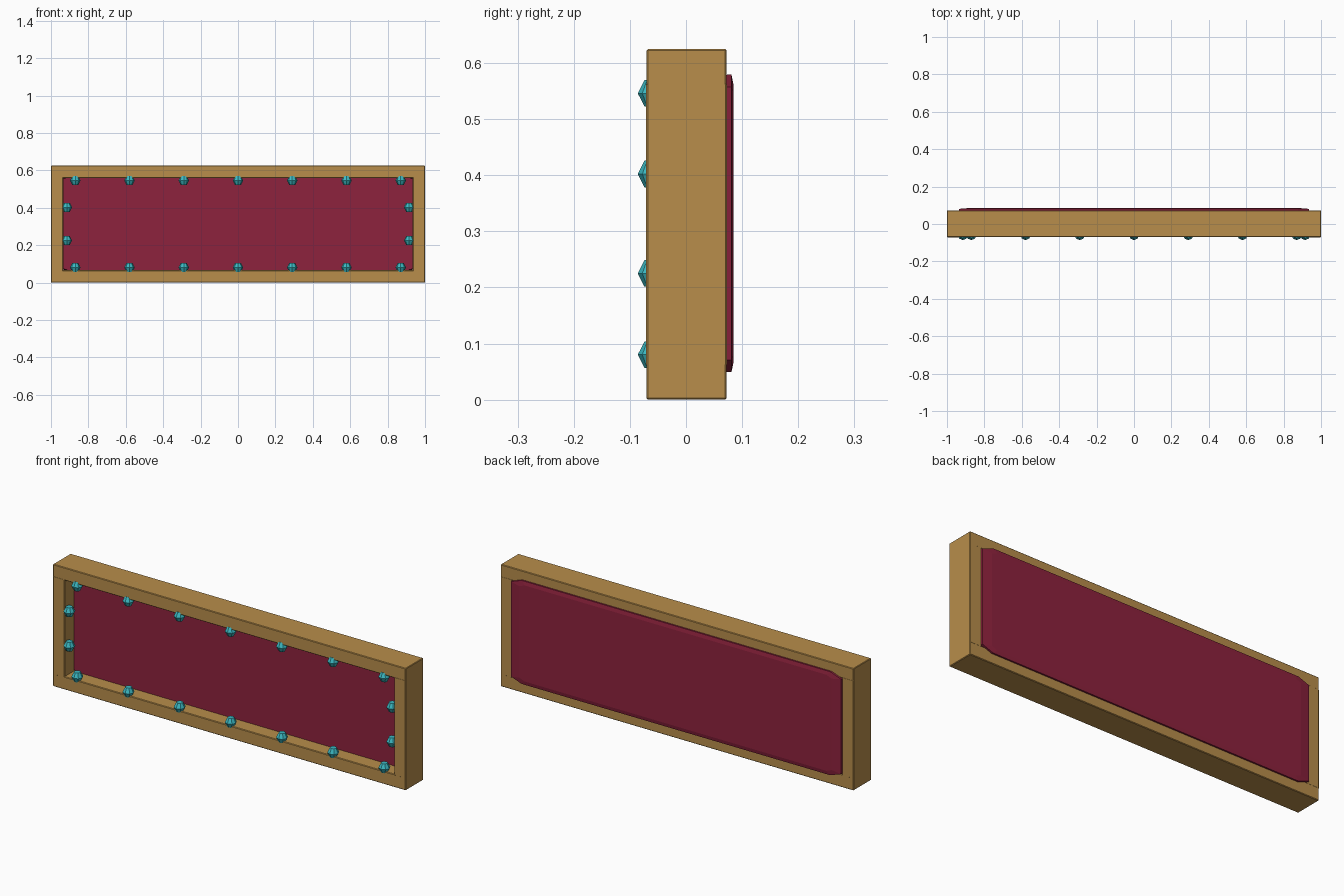
import bpy, bmesh, math
from mathutils import Matrix

cube = bpy.data.objects.get("Cube")
if cube:
    bpy.data.objects.remove(cube, do_unlink=True)


def material(name, rgb):
    m = bpy.data.materials.new(name)
    m.use_nodes = True
    m.diffuse_color = (*rgb, 1)
    m.node_tree.nodes["Principled BSDF"].inputs["Base Color"].default_value = (*rgb, 1)
    return m


wood = material("golden wood", (0.48, 0.27, 0.07))
cloth = material("crimson panel", (0.27, 0.016, 0.047))
gem = material("turquoise stud", (0.045, 0.49, 0.55))


def finish(name, bm, mat):
    bmesh.ops.recalc_face_normals(bm, faces=bm.faces)
    mesh = bpy.data.meshes.new(name)
    bm.to_mesh(mesh)
    bm.free()
    mesh.materials.append(mat)
    obj = bpy.data.objects.new(name, mesh)
    bpy.context.collection.objects.link(obj)
    return obj


def beam(name, center, size):
    bm = bmesh.new()
    bmesh.ops.create_cube(bm, size=1, matrix=Matrix.Translation(center) @ Matrix.Diagonal((*size, 1)))
    obj = finish(name, bm, wood)
    bevel = obj.modifiers.new("soft edge", "BEVEL")
    bevel.width = 0.003
    bevel.segments = 1


# Frame rails and stiles
for label, z in (("bottom", 0.033), ("top", 0.592)):
    beam(label + "_rail", (0, 0.001, z), (2, 0.143, 0.066))
for label, side in (("left", 1), ("right", -1)):
    beam(label + "_stile", (side * 0.967, 0.001, 0.3125), (0.066, 0.144, 0.505))


# Panel with clipped corners and a raised, chamfered back
def clipped_loop(bm, y, w, h, cut_x, cut_z):
    quarter = [(w, h - cut_z), (w - cut_x, h)]
    points = []
    for sx, sz in ((1, 1), (-1, 1), (-1, -1), (1, -1)):
        corner = quarter if sx * sz > 0 else quarter[::-1]
        points += [(sx * x, sz * z) for x, z in corner]
    return [bm.verts.new((x, y, 0.314 + z)) for x, z in points]


def loft(bm, loops):
    for a, b in zip(loops, loops[1:]):
        for i in range(len(a)):
            j = (i + 1) % len(a)
            bm.faces.new((a[i], a[j], b[j], b[i]))
    bm.faces.new(loops[0])
    bm.faces.new(loops[-1])


bm = bmesh.new()
loft(bm, [clipped_loop(bm, 0.005, 0.937, 0.255, 0.06, 0.015),
          clipped_loop(bm, 0.073, 0.937, 0.265, 0.06, 0.022),
          clipped_loop(bm, 0.081, 0.935, 0.265, 0.06, 0.022),
          clipped_loop(bm, 0.085, 0.885, 0.246, 0.03, 0.012)])
finish("panel", bm, cloth)

# Faceted studs around the front opening
spots = [(0.29 * i, z) for i in range(-3, 4) for z in (0.08, 0.546)]
spots += [(side * 0.915, z) for side in (-1, 1) for z in (0.225, 0.402)]
for n, (x, z) in enumerate(spots):
    bm = bmesh.new()
    loops = []
    for lat in (-60, 0, 60):
        r = 0.028 * math.cos(math.radians(lat))
        h = 0.0275 * math.sin(math.radians(lat))
        # Blend the end rings wider so the stud looks round from the front
        r = max(r, 0.016)
        loops.append([bm.verts.new((x + r * math.cos(math.tau * k / 8),
                                    -0.058 + r * math.sin(math.tau * k / 8), z + h))
                      for k in range(8)])
    loft(bm, loops)
    finish(f"stud_{n + 1}", bm, gem)
